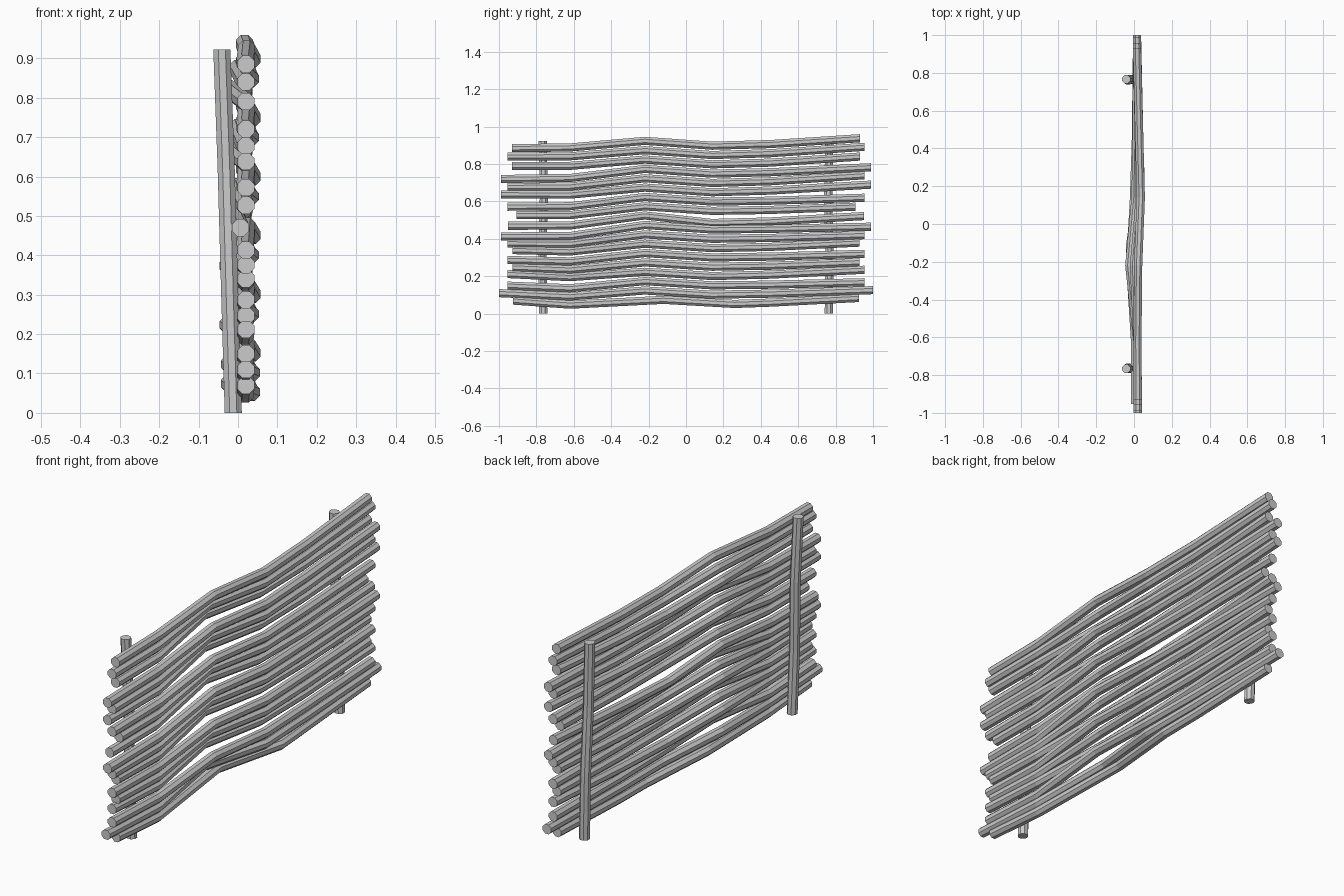
import bpy, bmesh
from math import sin, cos, pi

if "Cube" in bpy.data.objects:
    bpy.data.objects.remove(bpy.data.objects["Cube"])

SIDES = 8


def pole(name, pts, r, axis):
    """Faceted pole through pts, rings perpendicular to the main axis ('y' or 'z')."""
    bm = bmesh.new()
    rings = []
    for x, y, z in pts:
        ring = []
        for k in range(SIDES):
            a = 2 * pi * (k + 0.5) / SIDES
            u, v = r * cos(a), r * sin(a)
            co = (x + u, y, z + v) if axis == 'y' else (x + u, y + v, z)
            ring.append(bm.verts.new(co))
        rings.append(ring)
    for a, b in zip(rings, rings[1:]):
        for k in range(SIDES):
            j = (k + 1) % SIDES
            bm.faces.new((a[k], a[j], b[j], b[k]))
    bm.faces.new(rings[0])
    bm.faces.new(rings[-1])
    bmesh.ops.recalc_face_normals(bm, faces=bm.faces)
    me = bpy.data.meshes.new(name)
    bm.to_mesh(me)
    bm.free()
    ob = bpy.data.objects.new(name, me)
    bpy.context.collection.objects.link(ob)
    return ob


# Rails, top to bottom: half length, left end height, right end height
rails = [
    (.93, .885, .938), (.955, .84, .892), (.93, .79, .84),
    (.99, .72, .783), (.955, .677, .74), (.988, .638, .69),
    (.955, .572, .62), (.905, .527, .572), (.953, .47, .522),
    (.988, .413, .465), (.955, .376, .42), (.928, .34, .38),
    (.955, .287, .32), (.928, .247, .275), (.955, .212, .235),
    (.955, .15, .168), (1.0, .11, .126), (.925, .07, .084),
]
# Sideways bends of the three rails in each bundle: x at the crest, x at the dip
bends = [(.022, .036), (.0, .031), (-.025, .008)]

for i, (half, zl, zr) in enumerate(rails):
    t = i / 17
    crest = .924 - .850 * t
    dip = .898 - .846 * t
    xc, xd = bends[i % 3]
    if i == 8:
        crest, dip, xc, xd = .525, .485, -.02, .0
    if i >= 16:
        xc, xd = -.022, .034
    yc, yd = -.22 + .1 * (i == 17), .14 + .12 * (i == 17)
    sag = zl + (crest - zl) * .3 - .008 - .015 * t
    x0 = .006 if i == 8 else .02
    pole(f"rail_{i + 1}", [
        (x0, -half, zl), (x0 * .9, -.62, sag), (xc, yc, crest),
        (xd, yd, dip), ((.02 + xd) / 2, .45, dip + (zr - dip) * .22),
        (.016, half, zr)], .0235, 'y')

# Leaning upright posts behind the rails
for side, s in (("left", -1), ("right", 1)):
    pole(f"{side}_post", [
        (-.012, .763 * s, 0), (-.021, .768 * s, .3),
        (-.030, .76 * s, .62), (-.041, .766 * s, .922)], .0235, 'z')
